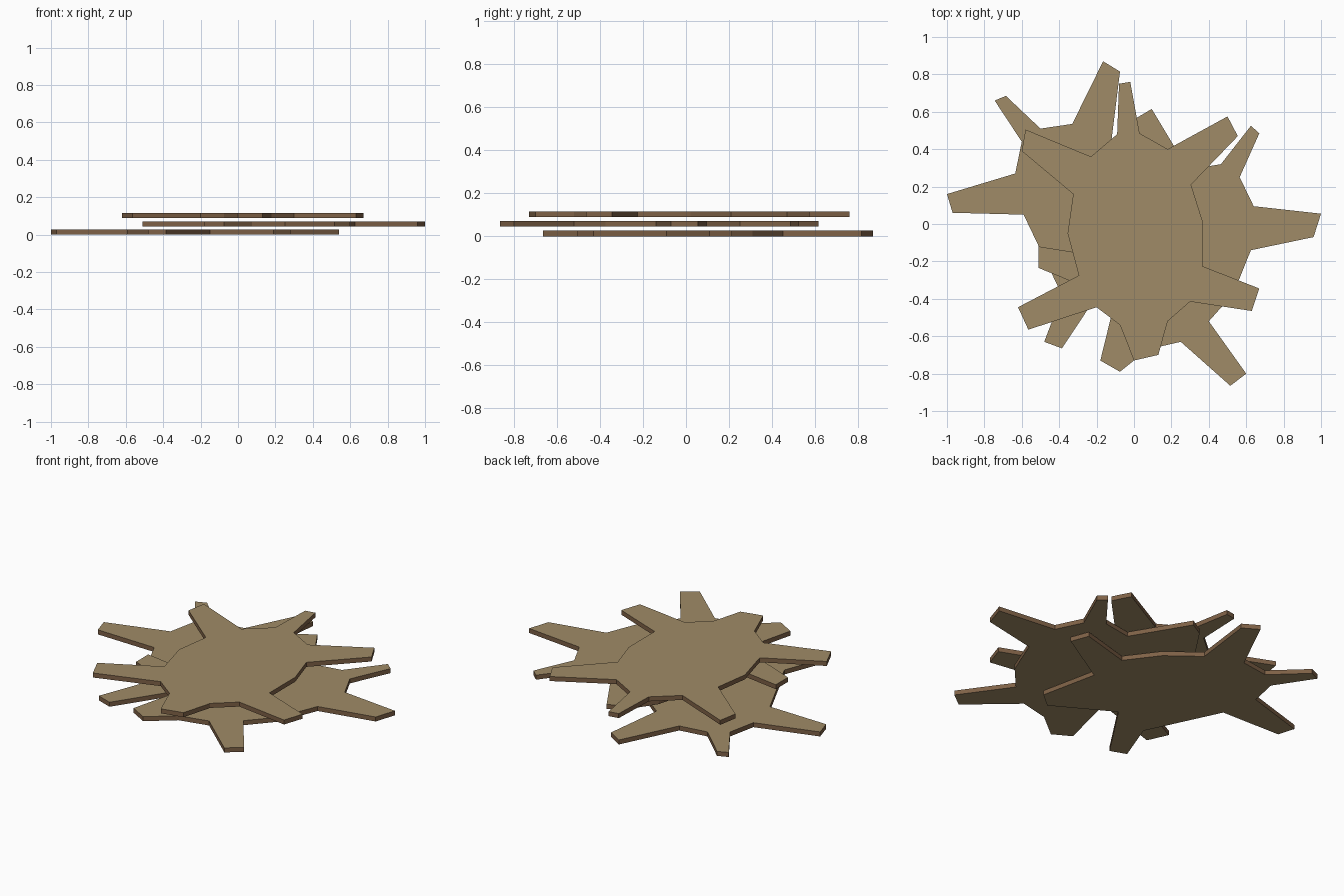
import bpy
import bmesh

cube = bpy.data.objects.get("Cube")
if cube:
    bpy.data.objects.remove(cube)

THICK = 0.027
STEP = 0.0445


def material(name, rgb):
    mat = bpy.data.materials.new(name)
    mat.use_nodes = True
    colour = (*rgb, 1.0)
    mat.diffuse_color = colour
    mat.node_tree.nodes["Principled BSDF"].inputs["Base Color"].default_value = colour
    return mat


tan = material("tan face", (0.35, 0.26, 0.135))
brown = material("brown edge", (0.21, 0.12, 0.062))


def slab(name, level, outline):
    """Extrude a flat outline upward; tan caps, brown rim."""
    bm = bmesh.new()
    z = level * STEP
    base = bm.faces.new([bm.verts.new((x, y, z)) for x, y in outline])
    top = bmesh.ops.extrude_face_region(bm, geom=[base], use_keep_orig=True)["geom"]
    bmesh.ops.translate(bm, vec=(0, 0, THICK),
                        verts=[v for v in top if isinstance(v, bmesh.types.BMVert)])
    bmesh.ops.recalc_face_normals(bm, faces=bm.faces)
    for face in bm.faces:
        face.material_index = 0 if abs(face.normal.z) > 0.5 else 1
    mesh = bpy.data.meshes.new(name)
    bm.to_mesh(mesh)
    bm.free()
    mesh.materials.append(tan)
    mesh.materials.append(brown)
    obj = bpy.data.objects.new(name, mesh)
    bpy.context.collection.objects.link(obj)


# Lowest jagged slab, shifted to the right-hand side of the model
slab("bottom_star_slab", 0, [
    (-.165, .87), (-.33, .535), (-.5, .51), (-.685, .685), (-.745, .66),
    (-.6, .44), (-.635, .27), (-1, .16), (-.97, .06), (-.59, .05),
    (-.385, -.38), (-.48, -.63), (-.385, -.665), (-.15, -.31), (.19, -.505),
    (.28, -.43), (.207, -.09), (.54, .11), (.5, .215), (.195, .13),
    (.06, .31), (-.12, .45), (-.075, .815)])

# Middle slab, shifted to the left-hand side of the model
slab("middle_star_slab", 1, [
    (1, .055), (.64, .095), (.565, .25), (.67, .485), (.625, .525),
    (.465, .32), (.29, .29), (.095, .615), (.01, .565), (-.1, .4),
    (-.18, .1), (-.2, -.17), (-.51, -.12), (-.51, -.235), (-.1, -.403),
    (-.18, -.73), (-.075, -.79), (.075, -.67), (.25, -.63), (.515, -.865),
    (.6, -.8), (.4, -.52), (.53, -.375), (.625, -.14), (.96, -.07)])

# Top slab, centred
slab("top_star_slab", 2, [
    (-.02, .76), (-.08, .75), (-.09, .48), (-.23, .36), (-.58, .505),
    (-.6, .39), (-.325, .16), (-.355, -.05), (-.295, -.275), (-.62, -.445),
    (-.565, -.565), (-.2, -.445), (-.075, -.54), (0, -.73), (.13, -.7),
    (.18, -.52), (.3, -.415), (.63, -.465), (.67, -.345), (.365, -.225),
    (.365, .02), (.305, .21), (.555, .47), (.5, .575), (.18, .4), (.03, .485)])
